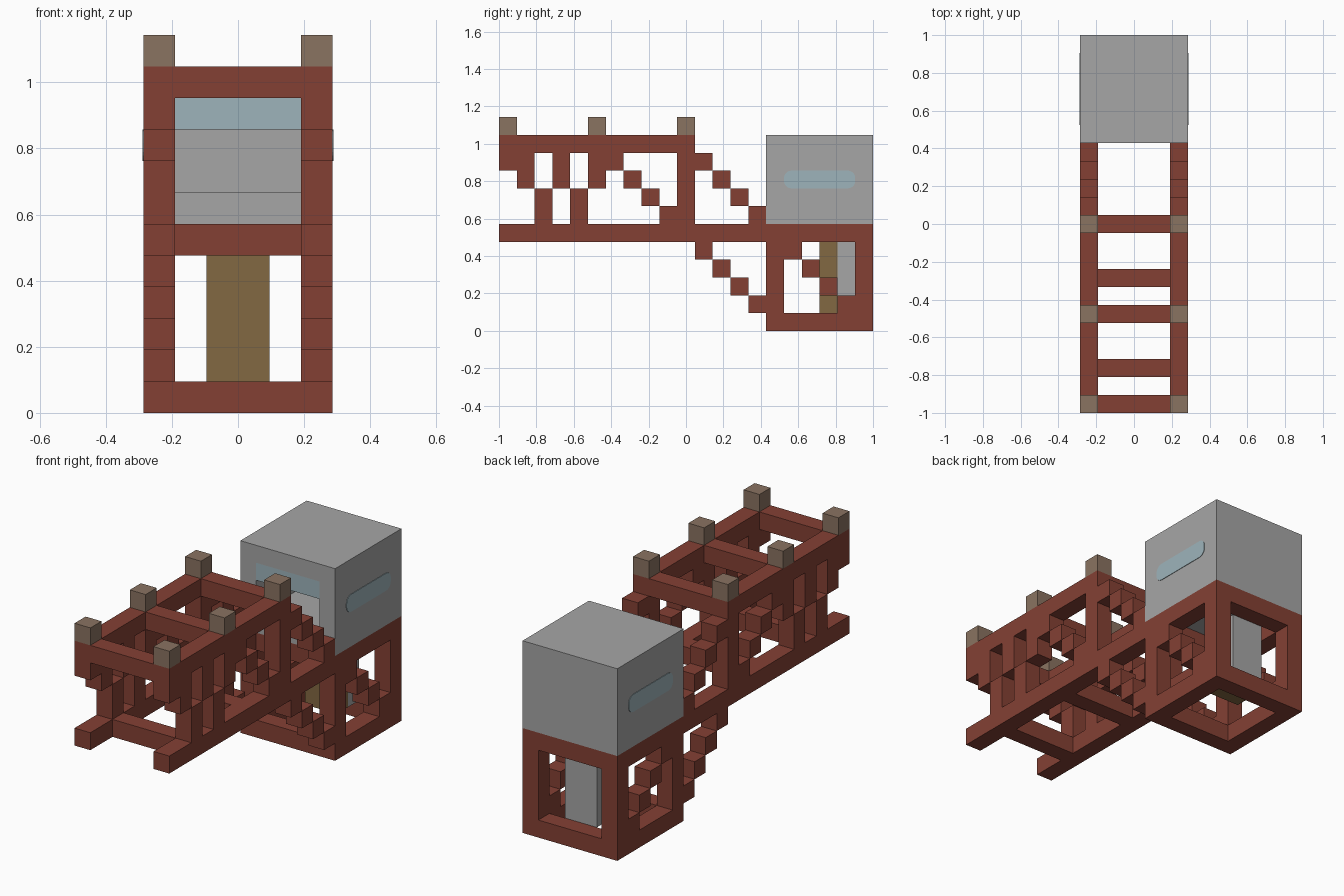
import bpy, bmesh
from mathutils import Matrix, Vector

if "Cube" in bpy.data.objects:
    bpy.data.objects.remove(bpy.data.objects["Cube"], do_unlink=True)

UNIT = 2 / 21                      # the model is built on a block grid, 6 x 21 x 12
ORIGIN = Vector((3, 10.5, 0))


def material(name, rgb):
    """Flat colour given as 0-255 display values, stored as linear."""
    linear = [((c / 255 + 0.055) / 1.055) ** 2.4 for c in rgb] + [1]
    mat = bpy.data.materials.new(name)
    mat.use_nodes = True
    mat.diffuse_color = linear
    bsdf = next(n for n in mat.node_tree.nodes if n.type == 'BSDF_PRINCIPLED')
    bsdf.inputs["Base Color"].default_value = linear
    return mat


RED = material("rust red", (132, 64, 52))
GREY = material("light grey", (166, 166, 166))
GLASS = material("pale blue glass", (158, 180, 187))
STONE = material("taupe", (138, 115, 97))
OLIVE = material("olive brown", (130, 104, 66))


def add_box(bm, x, y, z):
    """Box from three (start, end) ranges in grid units."""
    low, high = (Vector(c) for c in zip(x, y, z))
    place = Matrix.Translation(((low + high) / 2 - ORIGIN) * UNIT)
    size = Matrix.Diagonal((*((high - low) * UNIT), 1))
    return bmesh.ops.create_cube(bm, size=1, matrix=place @ size)["verts"]


def finish(name, bm, mat, mirror=False):
    mesh = bpy.data.meshes.new(name)
    bm.to_mesh(mesh)
    bm.free()
    mesh.materials.append(mat)
    obj = bpy.data.objects.new(name, mesh)
    bpy.context.collection.objects.link(obj)
    if mirror:
        obj.modifiers.new("Mirror", 'MIRROR').use_axis[0] = True
    return obj


def part(name, mat, boxes, mirror=False):
    bm = bmesh.new()
    for box in boxes:
        add_box(bm, *box)
    return finish(name, bm, mat, mirror)


SIDE = (5, 6)       # outermost block column, mirrored to the other side
INNER = (1, 5)      # span between the two sides
FULL = (0, 6)


def cell(i):
    return (i, i + 1)


# Boom: long rails on both sides
part("boom_top_rail", RED, [(SIDE, (0, 11), cell(10))], True)
part("boom_bottom_rail", RED, [(SIDE, (0, 15), cell(5))], True)
part("boom_rear_post", RED, [(SIDE, cell(10), (6, 10))], True)

# Boom: stepped zigzag bracing
part("boom_zigzag_brace", RED, [
    (SIDE, (0, 2), cell(9)), (SIDE, cell(1), cell(8)), (SIDE, cell(2), (6, 8)),
    (SIDE, cell(3), (8, 10)), (SIDE, cell(4), (6, 8)),
    (SIDE, cell(5), (8, 10))], True)
part("boom_long_brace", RED,
     [(SIDE, cell(6 + i), cell(9 - i)) for i in range(4)], True)

# Stepped stays running from boom to cabin and base
part("upper_stay", RED,
     [(SIDE, cell(11 + i), cell(9 - i)) for i in range(4)], True)
part("lower_stay", RED,
     [(SIDE, cell(11 + i), cell(4 - i)) for i in range(4)], True)

# Cross bars joining the two sides
part("top_cross_bars", RED, [(INNER, cell(y), cell(10)) for y in (0, 5, 10)])
part("bottom_cross_bars", RED, [(INNER, cell(y), cell(5)) for y in (2, 7)])

# Caps on top of the boom
part("boom_caps", STONE, [(SIDE, cell(y), cell(11)) for y in (0, 5, 10)], True)

# Base: open cube frame with diagonal side braces
part("base_posts", RED, [(SIDE, cell(y), (1, 5)) for y in (15, 20)], True)
part("base_side_rails", RED, [(SIDE, (15, 21), cell(z)) for z in (0, 5)], True)
part("base_cross_rails", RED,
     [(INNER, cell(y), cell(z)) for y in (15, 20) for z in (0, 5)])
part("base_brace", RED,
     [(SIDE, cell(16 + i), cell(4 - i)) for i in range(4)], True)

# Column and panel inside the base
part("base_column", OLIVE, [((2, 4), cell(18), (1, 5))])
part("base_panel", GREY, [((2, 4), cell(19), (1, 5))])

# Cabin: hollow shell, open at the front below the glass
part("cabin_floor", GREY, [(FULL, (15, 21), cell(6))])
part("cabin_roof", GREY, [(FULL, (15, 21), cell(10))])
part("cabin_side_wall", GREY, [(SIDE, (15, 21), (7, 10))], True)
part("cabin_back_wall", GREY, [(INNER, cell(20), (7, 10))])
part("cabin_front_glass", GLASS, [(INNER, cell(15), cell(9))])

# Cabin side windows: thin plates with rounded ends
bm = bmesh.new()
add_box(bm, (5.97, 6.03), (16, 20), cell(8))
corners = [e for e in bm.edges
           if abs(e.verts[0].co.x - e.verts[1].co.x) > UNIT / 100]
bmesh.ops.bevel(bm, geom=corners, offset=UNIT * 0.42, segments=5,
                profile=0.5, affect='EDGES')
finish("cabin_side_window", bm, GLASS, True)
